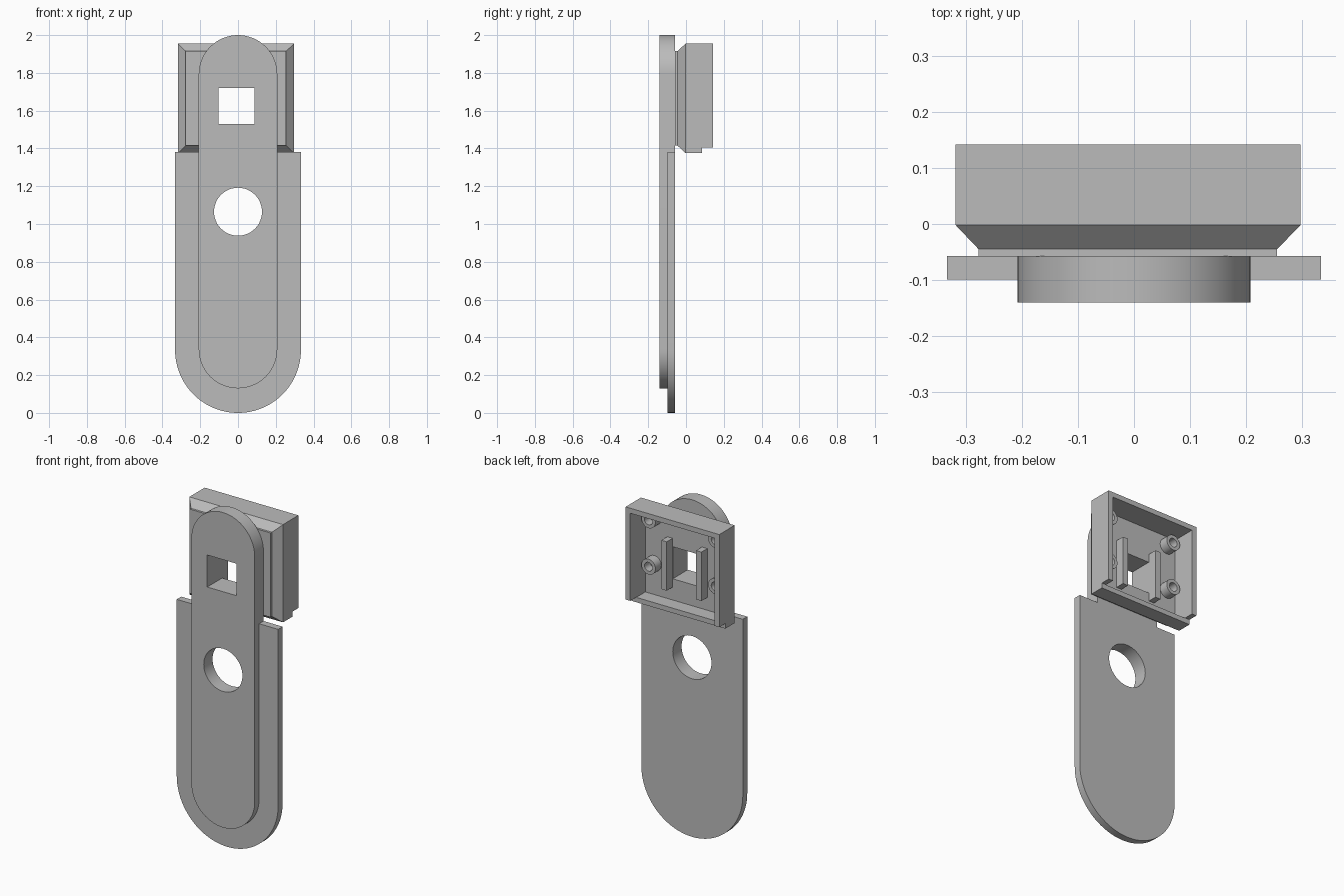
import bpy, bmesh
from math import sin, cos, pi

cube = bpy.data.objects.get("Cube")
if cube:
    bpy.data.objects.remove(cube, do_unlink=True)

grey = bpy.data.materials.new("plain grey")
grey.use_nodes = True
colour = (0.5, 0.5, 0.5, 1)
grey.diffuse_color = colour
grey.node_tree.nodes["Principled BSDF"].inputs["Base Color"].default_value = colour


def rect(x0, x1, z0, z1):
    return [(x0, z0), (x1, z0), (x1, z1), (x0, z1)]


def arc(cx, cz, r, start, end, n=32):
    return [(cx + r * cos(start + (end - start) * i / n),
             cz + r * sin(start + (end - start) * i / n)) for i in range(n + 1)]


def circle(cx, cz, r, n=48):
    return arc(cx, cz, r, 0, 2 * pi, n)[:-1]


def loft(name, sections):
    """Skin matching (y, outline) sections and cap both ends."""
    bm = bmesh.new()
    rings = [[bm.verts.new((x, y, z)) for x, z in pts] for y, pts in sections]
    for a, b in zip(rings, rings[1:]):
        for i in range(len(a)):
            j = (i + 1) % len(a)
            bm.faces.new((a[i], a[j], b[j], b[i]))
    bm.faces.new(rings[0])
    bm.faces.new(rings[-1])
    bmesh.ops.recalc_face_normals(bm, faces=bm.faces)
    mesh = bpy.data.meshes.new(name)
    bm.to_mesh(mesh)
    bm.free()
    mesh.materials.append(grey)
    obj = bpy.data.objects.new(name, mesh)
    bpy.context.collection.objects.link(obj)
    return obj


def prism(name, outline, y0, y1):
    return loft(name, [(y0, outline), (y1, outline)])


def activate(obj):
    bpy.ops.object.select_all(action='DESELECT')
    obj.select_set(True)
    bpy.context.view_layer.objects.active = obj


def cut(obj, outline, y0, y1):
    cutter = prism("cutter", outline, y0, y1)
    cutter.hide_render = True
    activate(obj)
    mod = obj.modifiers.new("cut", 'BOOLEAN')
    mod.operation = 'DIFFERENCE'
    mod.solver = 'EXACT'
    mod.object = cutter
    bpy.ops.object.modifier_apply(modifier=mod.name)
    bpy.data.objects.remove(cutter, do_unlink=True)


def smooth(obj):
    activate(obj)
    bpy.ops.object.shade_smooth_by_angle(angle=pi / 6)


window = rect(-0.104, 0.087, 1.53, 1.72)
round_hole = circle(0, 1.065, 0.127)

# Wide backing plate with a rounded lower end
R = 0.333
backing = prism("backing_plate", arc(0, R, R, pi, 2 * pi, 48) + [(R, 1.38), (-R, 1.38)],
                -0.099, -0.057)
cut(backing, round_hole, -0.3, 0.3)
smooth(backing)

# Narrow raised front panel, rounded at both ends
r = 0.208
panel = prism("front_panel",
              arc(0, 0.13 + r, r, pi, 2 * pi) + arc(0, 2 - r, r, 0, pi),
              -0.14, -0.0575)
cut(panel, round_hole, -0.3, 0.3)
cut(panel, window, -0.3, 0.3)
smooth(panel)

# Open-backed housing with a bevelled front
face = rect(-0.277, 0.255, 1.415, 1.915)
body = rect(-0.318, 0.297, 1.375, 1.955)
housing = loft("housing", [(-0.058, face), (-0.045, face), (-0.002, body), (0.142, body)])
cut(housing, rect(-0.288, 0.267, 1.404, 1.925), 0, 0.3)
cut(housing, rect(-0.5, 0.5, 1.2, 1.405), 0.085, 0.3)
cut(housing, window, -0.3, 0.3)

# Upright ribs on each side of the window
for side, x in (("right", -0.14), ("left", 0.088)):
    prism(side + "_rib", rect(x, x + 0.035, 1.48, 1.77), -0.01, 0.055)

# Four hollow screw bosses
for side, x in (("right", -0.23), ("left", 0.208)):
    for level, z in (("lower", 1.59), ("upper", 1.865)):
        outer, bore = circle(x, z, 0.046, 32), circle(x, z, 0.026, 32)
        smooth(loft(f"{level}_{side}_boss",
                    [(-0.01, outer), (0.055, outer), (0.055, bore), (0.002, bore)]))
